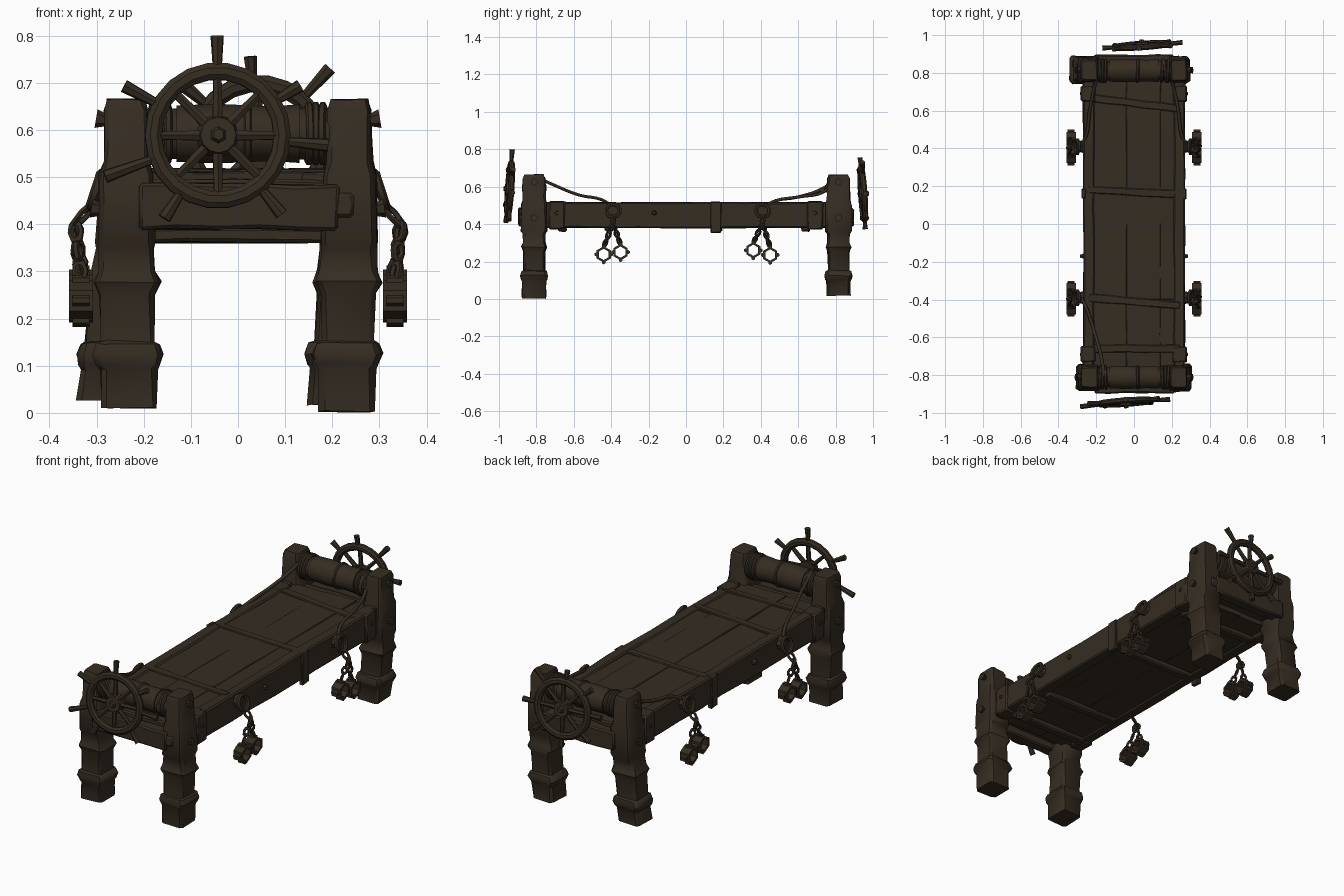
import bpy, bmesh, random
from math import radians, sin, cos, pi
from mathutils import Vector, Matrix

random.seed(4)
if "Cube" in bpy.data.objects:
    bpy.data.objects.remove(bpy.data.objects["Cube"])

wood = bpy.data.materials.new("dark_aged_wood")
wood.use_nodes = True
colour = (0.036, 0.026, 0.016, 1)
wood.diffuse_color = colour
bsdf = wood.node_tree.nodes["Principled BSDF"]
bsdf.inputs["Base Color"].default_value = colour
bsdf.inputs["Roughness"].default_value = 0.9


def finish(name, bm, smooth=True):
    bmesh.ops.recalc_face_normals(bm, faces=bm.faces)
    mesh = bpy.data.meshes.new(name)
    bm.to_mesh(mesh)
    bm.free()
    mesh.materials.append(wood)
    obj = bpy.data.objects.new(name, mesh)
    bpy.context.collection.objects.link(obj)
    if smooth:
        bpy.ops.object.select_all(action="DESELECT")
        obj.select_set(True)
        bpy.context.view_layer.objects.active = obj
        bpy.ops.object.shade_smooth_by_angle(angle=radians(40))
    return obj


def beam(name, centre, size, turn=0, cuts=0, rough=0.003, bevel=0.007):
    """Hand-hewn timber: a bevelled box with loops along its long axis."""
    bm = bmesh.new()
    bmesh.ops.create_cube(bm, size=1)
    axis = max(range(3), key=lambda i: size[i])
    for k in range(cuts):
        point, normal = Vector((0, 0, 0)), Vector((0, 0, 0))
        point[axis] = (k + 1) / (cuts + 1) - 0.5
        normal[axis] = 1
        bmesh.ops.bisect_plane(bm, geom=bm.verts[:] + bm.edges[:] + bm.faces[:],
                               plane_co=point, plane_no=normal)
    for v in bm.verts:
        v.co = Vector([c * s + random.uniform(-rough, rough) for c, s in zip(v.co, size)])
    bm.transform(Matrix.Translation(centre) @ Matrix.Rotation(radians(turn), 4, "Z"))
    obj = finish(name, bm)
    mod = obj.modifiers.new("worn_edges", "BEVEL")
    mod.width, mod.segments = bevel, 1


def rod(bm, a, b, r1, r2=None, sides=8):
    a, b = Vector(a), Vector(b)
    d = b - a
    m = Matrix.Translation((a + b) / 2) @ d.to_track_quat("Z", "Y").to_matrix().to_4x4()
    bmesh.ops.create_cone(bm, cap_ends=True, segments=sides, radius1=r1,
                          radius2=r1 if r2 is None else r2, depth=d.length, matrix=m)


def ring(bm, matrix, major, minor, n=12, m=6, stretch=1, width=1):
    """Torus around local z; stretch along x, width along z."""
    loops = []
    for i in range(n):
        a = 2 * pi * i / n
        loop = []
        for j in range(m):
            b = 2 * pi * (j + 0.5) / m
            r = major + minor * cos(b)
            loop.append(bm.verts.new(matrix @ Vector((r * cos(a) * stretch, r * sin(a), minor * width * sin(b)))))
        loops.append(loop)
    for i in range(n):
        p, q = loops[i], loops[(i + 1) % n]
        for j in range(m):
            k = (j + 1) % m
            bm.faces.new((p[j], q[j], q[k], p[k]))


# Legs: lofted square posts with ridged bands, leaning slightly
SECTIONS = [(0, .118, .13), (.09, .12, .125), (.1, .134, .136), (.122, .15, .148), (.145, .132, .134),
            (.15, .114, .115), (.25, .116, .115), (.275, .142, .136), (.30, .12, .118), (.345, .116, .118),
            (.36, .12, .14), (.50, .115, .138), (.53, .097, .122), (.64, .09, .118), (.662, .078, .10)]


def leg(name, base_x, top_x, y, base_z):
    bm = bmesh.new()
    rings = []
    for z, w, d in SECTIONS:
        cx = base_x + (top_x - base_x) * min(1, z / 0.4)
        loop = []
        for sx, sy in ((-1, -.8), (-.8, -1), (.8, -1), (1, -.8), (1, .8), (.8, 1), (-.8, 1), (-1, .8)):
            loop.append(bm.verts.new((cx + sx * w / 2 + random.uniform(-.003, .003),
                                      y + sy * d / 2 + random.uniform(-.003, .003),
                                      max(z, base_z) + random.uniform(0, .005))))
        rings.append(loop)
    for p, q in zip(rings, rings[1:]):
        for i in range(8):
            k = (i + 1) % 8
            bm.faces.new((p[i], p[k], q[k], q[i]))
    bm.faces.new(rings[0])
    bm.faces.new(rings[-1])
    finish(name, bm)
    # Flared peg ends on the outer side
    side = 1 if top_x > 0 else -1
    bm = bmesh.new()
    for z, x in ((.62, .04), (.43, .05)):
        rod(bm, (top_x + side * x, y, z), (top_x + side * (x + .024), y, z + .004), .012, .02, 6)
    finish(name + "_pegs", bm)


leg("front_right_leg", -.23, -.237, -.812, .008)
leg("front_left_leg", .23, .237, -.812, 0)
leg("back_right_leg", -.283, -.237, .815, .025)
leg("back_left_leg", .206, .237, .815, .015)

# Bed frame and closely fitted planks
for s, side in ((-1, "right"), (1, "left")):
    beam(side + "_rail", (s * .24, 0, .448), (.06, 1.52, .137), cuts=8)
    for y in (-.69, .69):
        beam(side + "_rail_cleat", (s * .243, y, .447), (.075, .085, .15))
    beam(side + "_side_plate", (s * .267, .16, .437), (.022, .055, .165), bevel=.004)
    bm = bmesh.new()
    for y in (-.17, .69, -.69):
        rod(bm, (s * .262, y, .46), (s * .285, y, .46), .017, .009, 6)
    finish(side + "_rail_studs", bm)
for i, (x, w) in enumerate(((-.127, .178), (.05, .182), (.18, .09))):
    for y0, y1 in ((-.77, -.4), (-.4, .17), (.17, .77)):
        beam("bed_plank", (x, (y0 + y1) / 2, .449 + .003 * (i % 2)), (w, y1 - y0, .122),
             cuts=3, rough=.002, bevel=.003)
for y, tilt in ((.64, -7), (.17, -3), (-.41, -5), (-.66, 0)):
    beam("cross_strap", (0, y, .506), (.49, .04, .022), tilt, cuts=4, bevel=.004)
for y in (.17, -.41, .64, -.66):
    beam("under_strap", (0, y, .376), (.44, .045, .03), cuts=3)

# End beams, rollers and rope wraps
for e, end in ((-1, "front"), (1, "back")):
    beam(end + "_end_beam", (.0, e * .866, .437), (.425, .06, .095), cuts=4, rough=.004)
    beam(end + "_beam_tongue", (.22, e * .872, .44), (.05, .035, .055))
    beam(end + "_inner_beam", (0, e * .79, .455), (.40, .07, .08), cuts=3)
    bm = bmesh.new()
    for x0, x1, r0, r1 in ((-.26, .26, .053, .055), (-.13, -.04, .06, .063), (-.04, .07, .063, .058), (.07, .13, .058, .062)):
        rod(bm, (x0, e * .812, .592), (x1, e * .812, .592), r0, r1, 14)
    finish(end + "_roller", bm)
    bm = bmesh.new()
    for x in (-.18, -.165, -.15, .15, .165, .18, .02):
        turn = Matrix.Rotation(radians(90), 4, "Y") @ Matrix.Rotation(random.uniform(-.1, .1), 4, "X")
        ring(bm, Matrix.Translation((x, e * .812, .592)) @ turn, .059, .009, 14, 6)
    finish(end + "_rope_wraps", bm)


# Spoked wheels with handles; local z is the axle
def wheel(name, centre, lean, yaw, angles, reach):
    bm = bmesh.new()
    ring(bm, Matrix(), .137, .0195, 22, 8, width=.85)
    for k in range(8):
        a = radians(90 + 45 * k)
        rod(bm, (.02 * cos(a), .02 * sin(a), 0), (.135 * cos(a), .135 * sin(a), 0), .0125, .0095, 6)
    for deg, length in zip(angles, reach):
        c, s = cos(radians(deg)), sin(radians(deg))
        rod(bm, (.13 * c, .13 * s, 0), (length * c, length * s, 0), .009, .0145, 7)
    rod(bm, (0, 0, -.02), (0, 0, .02), .046, .038, 12)
    rod(bm, (0, 0, .02), (0, 0, .032), .018, .012, 6)
    bm.transform(Matrix.Translation(centre) @ Matrix.Rotation(radians(yaw), 4, "Z")
                 @ Matrix.Rotation(radians(90 + lean), 4, "X"))
    finish(name, bm)


wheel("front_wheel", (-.043, -.943, .588), -4, 4, (90, 31, 152, 200, 237, 309, 355),
      (.212, .205, .225, .255, .21, .215, .235))
wheel("back_wheel", (.042, .945, .562), -4, 184, (85, 132, 40, 0, 180, 222, 270, 318),
      (.195, .228, .2, .21, .215, .2, .19, .2))


# Hanging chains and shackles on each side
def chain(bm, a, b, count):
    a, b = Vector(a), Vector(b)
    step = (b - a) / count
    aim = step.to_track_quat("X", "Z").to_matrix().to_4x4()
    for i in range(count):
        m = Matrix.Translation(a + step * (i + .5)) @ aim @ Matrix.Rotation(radians(90 * i + 35), 4, "X")
        ring(bm, m, .012, .0065, 8, 5, stretch=step.length * .64 / .0185)


for s, side in ((-1, "right"), (1, "left")):
    for y, cuffs in ((-.39, ((-.44, .238), (-.35, .25))), (.41, ((.36, .26), (.45, .235)))):
        bm = bmesh.new()
        rod(bm, (s * .26, y, .475), (s * .285, y, .475), .036, .03, 8)
        ring(bm, Matrix.Translation((s * .302, y, .472)) @ Matrix.Rotation(radians(90 - s * 18), 4, "Y"),
             .037, .0105, 10, 6)
        chain(bm, (s * .305, y, .445), (s * .35, y, .395), 1)
        for cy, cz in cuffs:
            chain(bm, (s * .346, y, .405), (s * .332, cy, cz + .04), 3)
            flat = Matrix.Translation((s * .333, cy, cz)) @ Matrix.Rotation(radians(90), 4, "Y")
            ring(bm, flat, .037, .0095, 6, 4, width=3.8)
            for dy, dz in ((0, -.042), (-.04, 0), (.04, 0), (0, .042)):
                rod(bm, (s * .333 - .018, cy + dy, cz + dz), (s * .333 + .018, cy + dy, cz + dz), .011, .011, 6)
        finish(side + "_shackles", bm)


# Slack ropes running from the rollers to the side rings
def rope(name, points):
    curve = bpy.data.curves.new(name, "CURVE")
    curve.dimensions = "3D"
    curve.bevel_depth, curve.bevel_resolution, curve.resolution_u = .009, 1, 4
    spline = curve.splines.new("BEZIER")
    spline.bezier_points.add(len(points) - 1)
    for bp, p in zip(spline.bezier_points, points):
        bp.co = p
        bp.handle_left_type = bp.handle_right_type = "AUTO"
    curve.materials.append(wood)
    bpy.context.collection.objects.link(bpy.data.objects.new(name, curve))


rope("front_right_rope", [(-.16, -.80, .652), (-.17, -.72, .615), (-.21, -.57, .555), (-.25, -.45, .53), (-.28, -.39, .49)])
for s, side in ((-1, "right"), (1, "left")):
    rope("back_" + side + "_rope", [(s * .18, .80, .645), (s * .205, .74, .585 - s * .01), (s * .235, .6, .545),
                                    (s * .25, .48, .525), (s * .28, .41, .49)])
